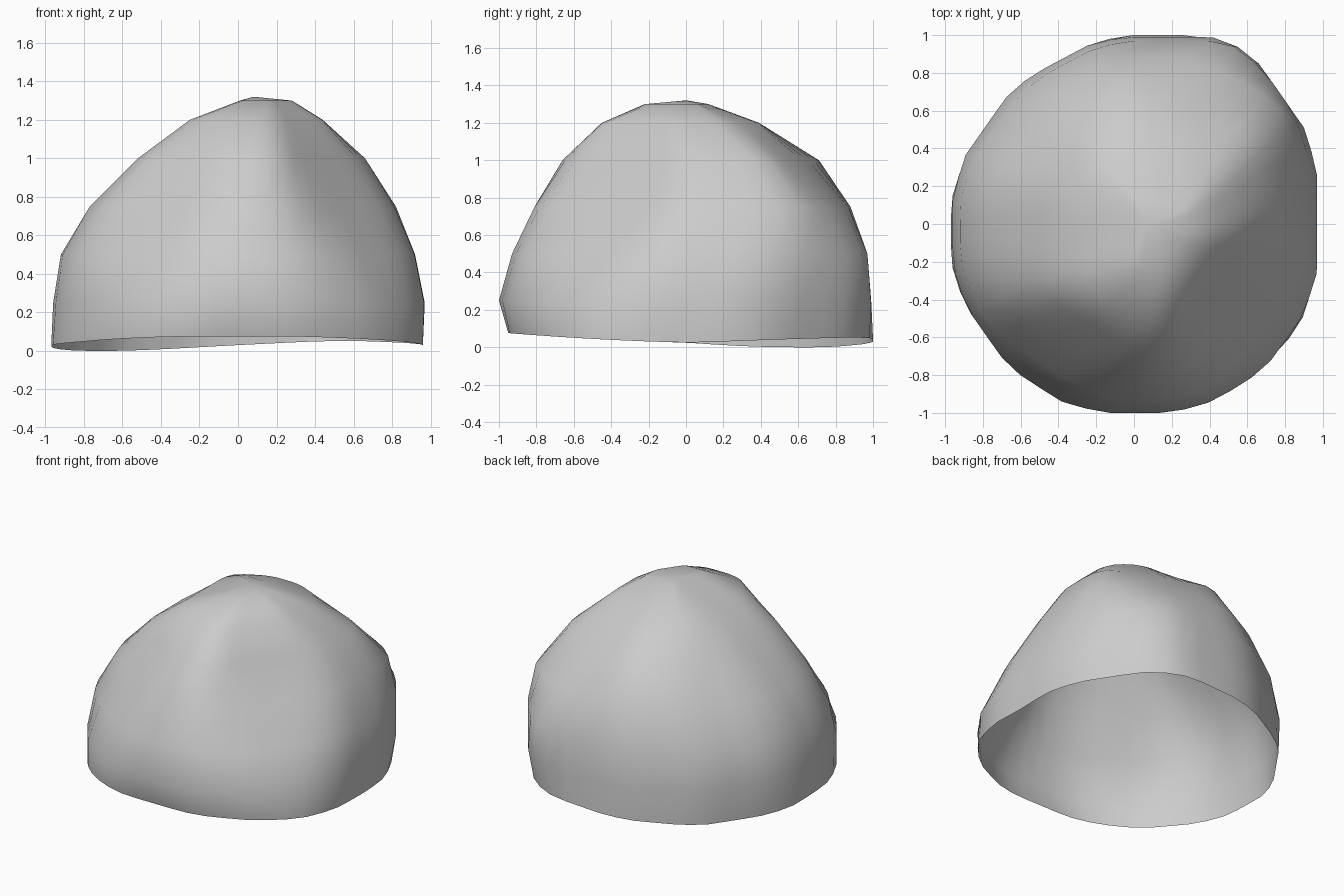
import bpy, bmesh
from math import sin, cos, pi, radians

cube = bpy.data.objects.get("Cube")
if cube:
    bpy.data.objects.remove(cube)

SEGMENTS = 48

# Compass directions from +x, and the boulder's reach along each, in hundredths, by height
DIRECTIONS = [radians(a) for a in (0, 35, 68, 90, 118, 145, 180, 215, 238, 270, 298, 325)]
LEVELS = {
    3: (96, 100, 107, 100, 95, 93, 97, 98, 99, 95, 99, 102),
    25: (97, 103, 110, 99, 95, 94, 96, 98, 100, 100, 102, 101),
    50: (92, 103, 108, 97, 92, 89, 92, 93, 88, 93, 94, 87),
    75: (82, 99, 91, 88, 82, 75, 77, 80, 73, 81, 82, 69),
    100: (66, 78, 66, 72, 66, 56, 52, 61, 57, 66, 66, 53),
    120: (44, 48, 44, 39, 35, 34, 25, 37, 43, 45, 48, 42),
    130: (28, 27, 16, 12, 10, 8, -1, 10, 17, 22, 27, 26),
}


def slice_outline(reach):
    """Convex outline bounded by tangent lines, softened between the main directions."""
    cx, cy = (reach[0] - reach[6]) / 200, (reach[3] - reach[9]) / 200
    main = [(a, r / 100 - cx * cos(a) - cy * sin(a)) for a, r in zip(DIRECTIONS, reach)]
    tangents = list(main)
    for (a, here), (b, after) in zip(main, main[1:] + main[:1]):
        gap = (b - a) % (2 * pi)
        tangents.append((a + gap / 2, (here + after) / 2 * (1 + 0.03 * gap * gap)))
    points = []
    for k in range(SEGMENTS):
        t = 2 * pi * k / SEGMENTS
        radius = min(h / cos(t - a) for a, h in tangents if cos(t - a) > 0.3)
        points.append((cx + radius * cos(t), cy + radius * sin(t)))
    return points


def rim_height(x, y):
    return max(0, 0.025 + 0.03 * y * y - 0.025 * y + 0.05 * x * max(y, 0))


# Boulder shell: stacked slices, wavy open rim, shallow cap
bm = bmesh.new()
rings = []
for height, reach in LEVELS.items():
    rings.append([
        bm.verts.new((x, y, height / 100 if rings else rim_height(x, y)))
        for x, y in slice_outline(reach)])
for low, high in zip(rings, rings[1:]):
    for k in range(SEGMENTS):
        n = (k + 1) % SEGMENTS
        bm.faces.new((low[k], low[n], high[n], high[k]))
peak = bm.verts.new((0.08, 0, 1.32))
for k in range(SEGMENTS):
    bm.faces.new((rings[-1][k], rings[-1][(k + 1) % SEGMENTS], peak))

mesh = bpy.data.meshes.new("boulder")
bm.to_mesh(mesh)
bm.free()
boulder = bpy.data.objects.new("boulder", mesh)
bpy.context.collection.objects.link(boulder)

# Plain grey stone
stone = bpy.data.materials.new("grey_stone")
stone.use_nodes = True
colour = (0.6, 0.6, 0.6, 1)
stone.diffuse_color = colour
stone.node_tree.nodes["Principled BSDF"].inputs["Base Color"].default_value = colour
mesh.materials.append(stone)

bpy.context.view_layer.objects.active = boulder
boulder.select_set(True)
bpy.ops.object.shade_smooth()
